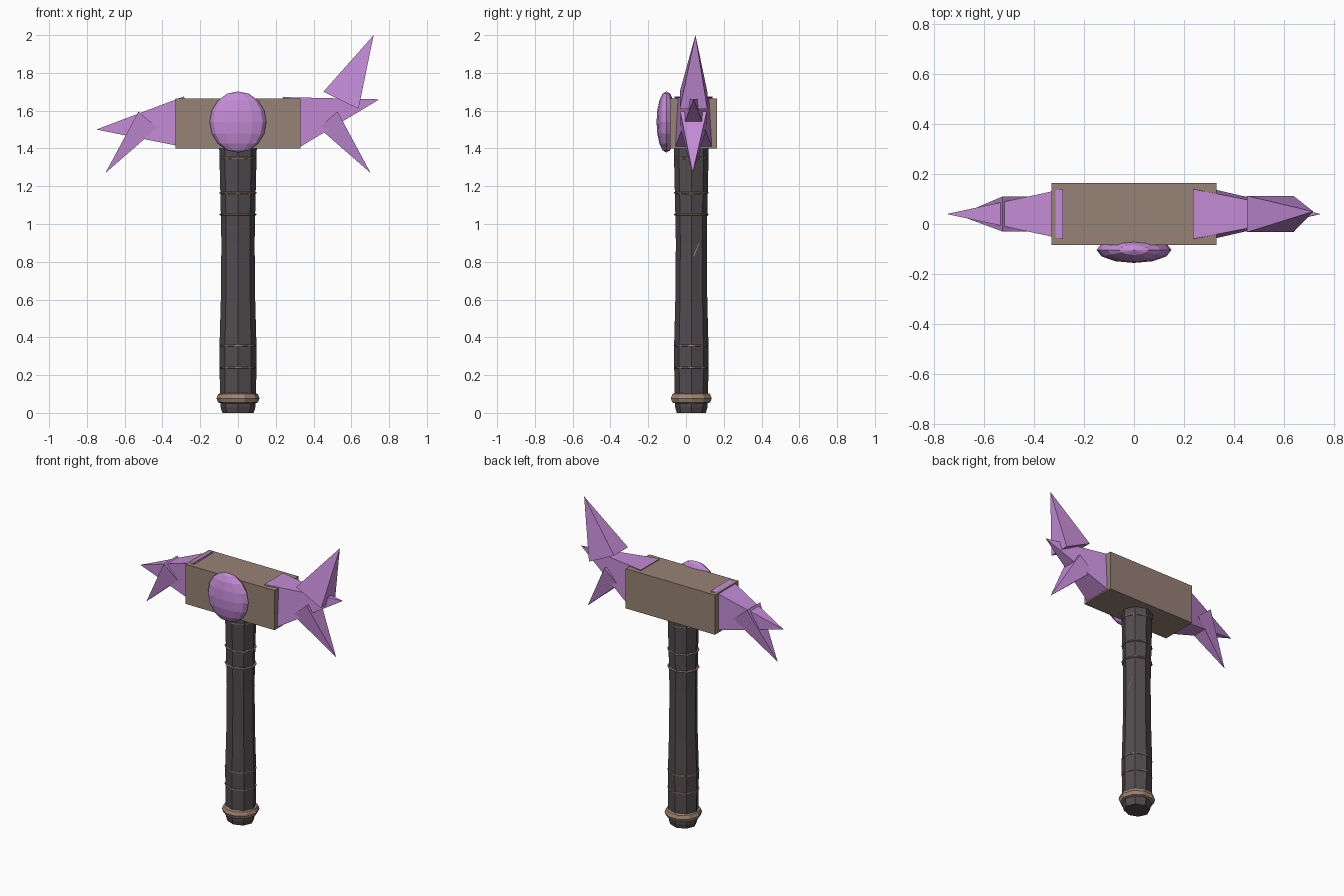
import bpy, bmesh, math
from mathutils import Vector, Matrix

if "Cube" in bpy.data.objects:
    bpy.data.objects.remove(bpy.data.objects["Cube"])


def mat(name, r, g, b):
    m = bpy.data.materials.new(name)
    m.diffuse_color = (r, g, b, 1)
    m.use_nodes = True
    m.node_tree.nodes["Principled BSDF"].inputs["Base Color"].default_value = m.diffuse_color
    return m


CRYSTAL = mat("purple crystal", 0.55, 0.26, 0.67)
STONE = mat("brown stone", 0.305, 0.223, 0.178)
GRIP = mat("dark grip", 0.084, 0.072, 0.078)
BAND = mat("tan band", 0.35, 0.235, 0.17)
CY = 0.028  # handle axis in y


def finish(name, bm, material):
    bmesh.ops.recalc_face_normals(bm, faces=bm.faces)
    me = bpy.data.meshes.new(name)
    bm.to_mesh(me)
    bm.free()
    me.materials.append(material)
    ob = bpy.data.objects.new(name, me)
    bpy.context.collection.objects.link(ob)
    return ob


def lathe(name, profile, sides, material, sy=1.0, closed=False):
    """Revolve (radius, z) points about the handle axis."""
    bm = bmesh.new()
    rings = []
    for r, z in profile:
        rings.append([bm.verts.new((r * math.cos(a), CY + sy * r * math.sin(a), z))
                      for a in (2 * math.pi * i / sides for i in range(sides))])
    pairs = list(zip(rings, rings[1:]))
    if closed:
        pairs.append((rings[-1], rings[0]))
    else:
        bm.faces.new(rings[0])
        bm.faces.new(rings[-1])
    for a, b in pairs:
        for i in range(sides):
            j = (i + 1) % sides
            bm.faces.new((a[i], a[j], b[j], b[i]))
    return finish(name, bm, material)


def spike(name, p, q, tip, half, cy=0.04):
    """Four-sided spike: base edges at (x, z) points p and q, pointed at tip."""
    bm = bmesh.new()
    base = [bm.verts.new((x, cy + s * half, z))
            for (x, z), s in ((p, -1), (p, 1), (q, 1), (q, -1))]
    top = bm.verts.new((tip[0], tip[2], tip[1]))
    bm.faces.new(base)
    for i in range(4):
        bm.faces.new((base[i], base[(i + 1) % 4], top))
    return finish(name, bm, CRYSTAL)


# Handle with a waist and a chamfered butt
lathe("handle", [(0.083, 0), (0.092, 0.03), (0.096, 0.1), (0.098, 0.35), (0.091, 0.6),
                 (0.088, 0.9), (0.092, 1.1), (0.097, 1.3), (0.1, 1.42)], 8, GRIP, sy=0.93)

# Thick pommel ring
lathe("pommel_ring", [(0.088, 0.05), (0.105, 0.055), (0.114, 0.077), (0.105, 0.1),
                      (0.088, 0.105)], 10, BAND, closed=True)

# Thin binding rings
for i, z in enumerate((0.24, 0.357, 1.05, 1.165, 1.35)):
    lathe(f"binding_ring_{i + 1}", [(0.088, z - 0.006), (0.099, z - 0.003),
                                    (0.099, z + 0.003), (0.088, z + 0.006)],
          12, BAND, sy=0.93, closed=True)

# Scratch on the handle's side
bm = bmesh.new()
bm.faces.new([bm.verts.new(c) for c in ((0.0835, 0.037, 0.83), (0.084, 0.043, 0.83),
                                        (0.073, 0.073, 0.905), (0.0735, 0.071, 0.905))])
finish("handle_scratch", bm, BAND)

# Head block
bm = bmesh.new()
bmesh.ops.create_cube(bm, size=1, matrix=Matrix.Translation((0, 0.04, 1.5325))
                      @ Matrix.Diagonal((0.66, 0.25, 0.265, 1)))
finish("head_block", bm, STONE)

# Flattened faceted gem on the front
bm = bmesh.new()
bmesh.ops.create_uvsphere(bm, u_segments=12, v_segments=8, radius=1,
                          matrix=Matrix.Translation((0, -0.104, 1.54))
                          @ Matrix.Diagonal((0.15, 0.052, 0.162, 1)))
finish("front_gem", bm, CRYSTAL)

# Main spikes at both ends
spike("right_main_spike", (0.236, 1.672), (0.315, 1.40), (0.748, 1.66, 0.04), 0.1)
spike("left_main_spike", (-0.285, 1.676), (-0.263, 1.403), (-0.75, 1.50, 0.04), 0.1)

# Upper horn and the two lower barbs
spike("upper_horn", (0.452, 1.70), (0.638, 1.61), (0.718, 2.0, 0.05), 0.073)
for name, s in (("right_lower_barb", 1), ("left_lower_barb", -1)):
    spike(name, (s * 0.527, 1.595), (s * 0.427, 1.51), (s * 0.702, 1.27, 0.035), 0.07)
